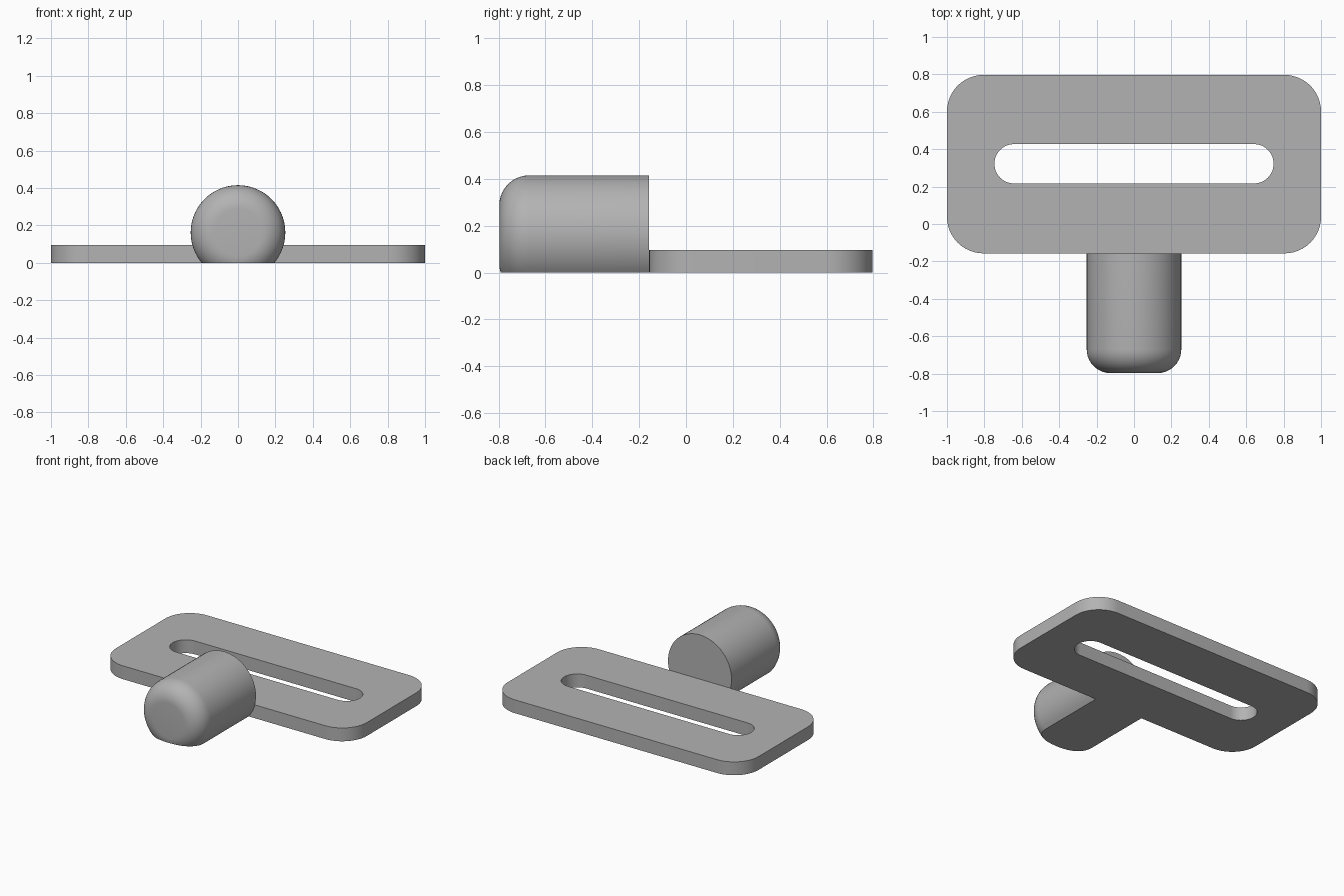
import bpy
import bmesh
from math import sin, cos, pi, radians

if "Cube" in bpy.data.objects:
    bpy.data.objects.remove(bpy.data.objects["Cube"], do_unlink=True)

grey = bpy.data.materials.new("plain grey")
grey.use_nodes = True
colour = (0.45, 0.45, 0.45, 1)
grey.diffuse_color = colour
grey.node_tree.nodes["Principled BSDF"].inputs["Base Color"].default_value = colour


def finish(bm, name):
    bmesh.ops.recalc_face_normals(bm, faces=bm.faces[:])
    mesh = bpy.data.meshes.new(name)
    bm.to_mesh(mesh)
    bm.free()
    mesh.materials.append(grey)
    obj = bpy.data.objects.new(name, mesh)
    bpy.context.collection.objects.link(obj)
    bpy.ops.object.select_all(action="DESELECT")
    obj.select_set(True)
    bpy.context.view_layer.objects.active = obj
    bpy.ops.object.shade_smooth_by_angle(angle=radians(30))


def rounded_loop(bm, half_x, half_y, y_mid, radius, z, steps=12):
    """Ring of vertices around a rounded rectangle."""
    ring = []
    for corner, (sx, sy) in enumerate([(1, 1), (-1, 1), (-1, -1), (1, -1)]):
        for i in range(steps + 1):
            a = (corner + i / steps) * pi / 2
            ring.append(bm.verts.new((sx * (half_x - radius) + radius * cos(a),
                                      y_mid + sy * (half_y - radius) + radius * sin(a), z)))
    return ring


# Slotted plate: outer and slot rings joined top, bottom and along the walls
bm = bmesh.new()
rings = []
for z, order in ((0, ("outer", "slot")), (0.096, ("slot", "outer"))):
    for kind in order:
        if kind == "outer":
            rings.append(rounded_loop(bm, 1.0, 0.477, 0.32, 0.195, z))
        else:
            rings.append(rounded_loop(bm, 0.746, 0.105, 0.322, 0.104, z))
for k in range(4):
    a, b = rings[k], rings[(k + 1) % 4]
    for i in range(len(a)):
        j = (i + 1) % len(a)
        bm.faces.new((a[i], a[j], b[j], b[i]))
finish(bm, "slotted_plate")

# Round peg: lathed around the y axis, rounded at the front, cut flat underneath
R, FILLET, AXIS_Z, FRONT, BACK = 0.253, 0.127, 0.162, -0.797, -0.157
profile = [(R - FILLET + FILLET * sin(a), FRONT + FILLET - FILLET * cos(a))
           for a in (i / 10 * pi / 2 for i in range(11))] + [(R, BACK)]
SIDES = 72
bm = bmesh.new()
hoops = [[bm.verts.new((r * cos(2 * pi * s / SIDES), y, AXIS_Z + r * sin(2 * pi * s / SIDES)))
          for s in range(SIDES)] for r, y in profile]
for a, b in zip(hoops, hoops[1:]):
    for i in range(SIDES):
        j = (i + 1) % SIDES
        bm.faces.new((a[i], a[j], b[j], b[i]))
bm.faces.new(hoops[0])
bm.faces.new(hoops[-1])
cut = bmesh.ops.bisect_plane(bm, geom=bm.verts[:] + bm.edges[:] + bm.faces[:],
                             plane_co=(0, 0, 0), plane_no=(0, 0, -1), clear_outer=True)
bmesh.ops.holes_fill(bm, edges=[e for e in bm.edges if e.is_boundary], sides=0)
finish(bm, "round_peg")
